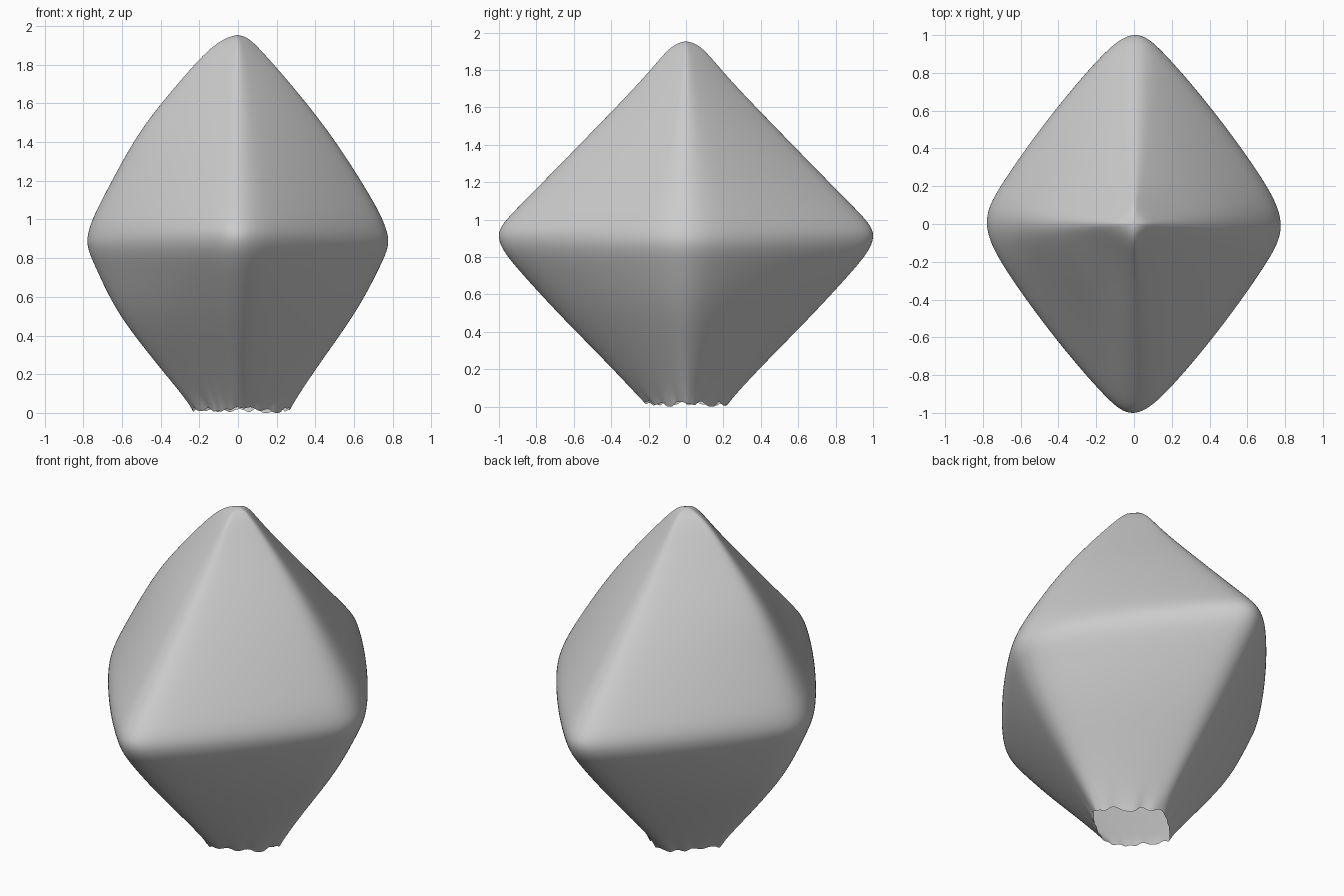
import bpy
import bmesh
import random

random.seed(4)
old = bpy.data.objects.get("Cube")
if old:
    bpy.data.objects.remove(old, do_unlink=True)

STEPS = 14      # points along each quarter of a ring
BULGE = 1.13    # 1 is a straight-sided diamond, 2 an ellipse

# Height, reach to -x, reach to +x, reach along y
LEVELS = [
    (0.02, 0.235, 0.27, 0.23), (0.07, 0.27, 0.30, 0.27), (0.25, 0.42, 0.42, 0.44),
    (0.47, 0.595, 0.58, 0.66), (0.62, 0.68, 0.67, 0.80), (0.73, 0.73, 0.725, 0.90),
    (0.82, 0.772, 0.77, 0.975), (0.88, 0.787, 0.785, 1.005), (0.93, 0.78, 0.778, 1.01),
    (0.98, 0.765, 0.76, 0.985), (1.05, 0.735, 0.73, 0.92), (1.25, 0.63, 0.61, 0.72),
    (1.48, 0.50, 0.455, 0.495), (1.70, 0.315, 0.275, 0.28), (1.83, 0.20, 0.16, 0.165),
    (1.90, 0.125, 0.095, 0.105), (1.94, 0.06, 0.05, 0.055),
]


def unit_ring():
    """Diamond with slightly bowed sides and softened corners."""
    quarter = []
    for i in range(STEPS):
        u = 1 - i / STEPS
        quarter.append((u, (1 - u ** BULGE) ** (1 / BULGE)))
    pts = []
    for _ in range(4):
        pts += quarter
        quarter = [(-y, x) for x, y in quarter]
    n = len(pts)
    for _ in range(2):
        pts = [tuple((pts[i - 1][k] + 2 * pts[i][k] + pts[(i + 1) % n][k]) / 4
                     for k in (0, 1)) for i in range(n)]
    reach = max(p[0] for p in pts)
    return [(x / reach, y / reach) for x, y in pts]


# Loft the rings from the open base to the tip
bm = bmesh.new()
shape = unit_ring()
count = len(shape)
rings = []
for z, left, right, depth in LEVELS:
    rings.append([bm.verts.new((x * (right if x > 0 else left), y * depth, z))
                  for x, y in shape])
for low, high in zip(rings, rings[1:]):
    for i in range(count):
        j = (i + 1) % count
        bm.faces.new((low[i], low[j], high[j], high[i]))
tip = bm.verts.new((0, 0, 1.955))
for i in range(count):
    bm.faces.new((rings[-1][i], rings[-1][(i + 1) % count], tip))

# Ragged rim around the opening
for v in rings[0]:
    v.co.z = random.choice((0.0, 0.01, 0.02, 0.03))

mesh = bpy.data.meshes.new("rounded_octahedron_shell")
bm.to_mesh(mesh)
bm.free()
shell = bpy.data.objects.new("rounded_octahedron_shell", mesh)
bpy.context.collection.objects.link(shell)

# Plain grey material
grey = bpy.data.materials.new("plain_grey")
grey.use_nodes = True
colour = (0.6, 0.6, 0.6, 1)
grey.diffuse_color = colour
grey.node_tree.nodes["Principled BSDF"].inputs["Base Color"].default_value = colour
mesh.materials.append(grey)

# Smooth surface
sub = shell.modifiers.new("smooth_surface", "SUBSURF")
sub.levels = 2
sub.render_levels = 2
bpy.context.view_layer.objects.active = shell
shell.select_set(True)
bpy.ops.object.shade_smooth()
